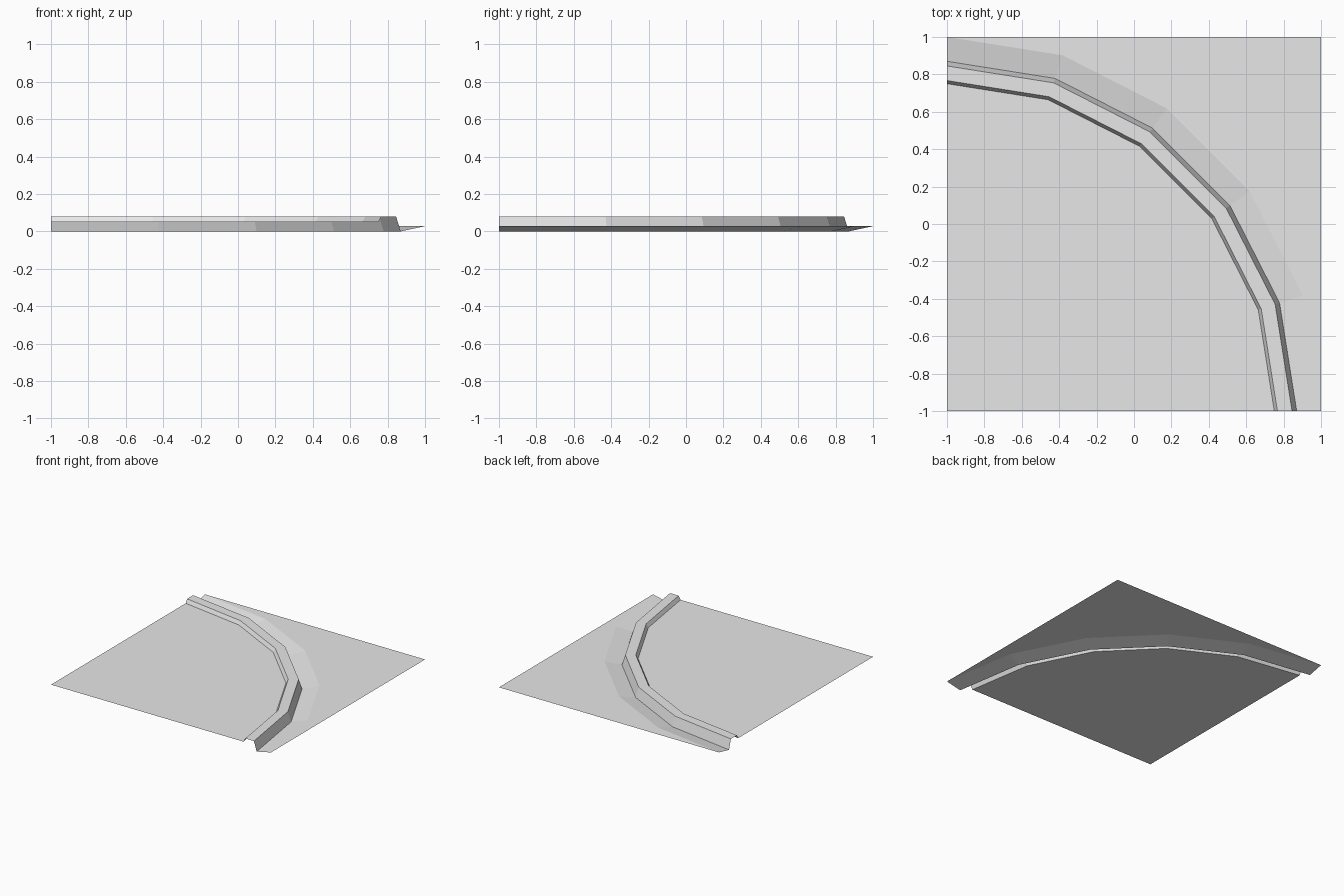
import bpy, math

cube = bpy.data.objects.get("Cube")
if cube:
    bpy.data.objects.remove(cube, do_unlink=True)

SEGMENTS = 5
CORNER = (-1, -1)   # centre of the quarter bend

stone = bpy.data.materials.new("light grey")
stone.use_nodes = True
colour = (0.8, 0.8, 0.8, 1)
stone.diffuse_color = colour
stone.node_tree.nodes["Principled BSDF"].inputs["Base Color"].default_value = colour


def add_part(name, verts, faces):
    mesh = bpy.data.meshes.new(name)
    mesh.from_pydata(verts, [], faces)
    mesh.materials.append(stone)
    obj = bpy.data.objects.new(name, mesh)
    bpy.context.collection.objects.link(obj)
    return obj


def arc(radius, z):
    """Quarter ring of points, counter-clockwise from the front edge."""
    angles = [math.pi / 2 * i / SEGMENTS for i in range(SEGMENTS + 1)]
    return [(CORNER[0] + radius * math.cos(a),
             CORNER[1] + radius * math.sin(a), z) for a in angles]


def sweep(name, profile):
    """Sheet swept round the bend; profile runs outwards as (radius, z)."""
    verts = [p for r, z in profile for p in arc(r, z)]
    n = SEGMENTS + 1
    faces = [(j * n + i, (j + 1) * n + i, (j + 1) * n + i + 1, j * n + i + 1)
             for j in range(len(profile) - 1) for i in range(SEGMENTS)]
    return add_part(name, verts, faces)


# Flat ground inside the bend
add_part("inner_ground", [(*CORNER, 0.05)] + arc(1.75, 0.05),
         [tuple(range(SEGMENTS + 2))])

# Raised kerb with sloping sides
sweep("kerb", [(1.75, 0.05), (1.767, 0.08), (1.845, 0.08), (1.87, 0)])

# Shallow bank rising from the kerb foot
sweep("outer_bank", [(1.87, 0), (2, 0.028)])

# Flat ground outside the bend, fanned from the far corner
add_part("outer_ground", [(1, 1, 0.028)] + arc(2, 0.028),
         [(0, i + 2, i + 1) for i in range(SEGMENTS)])
